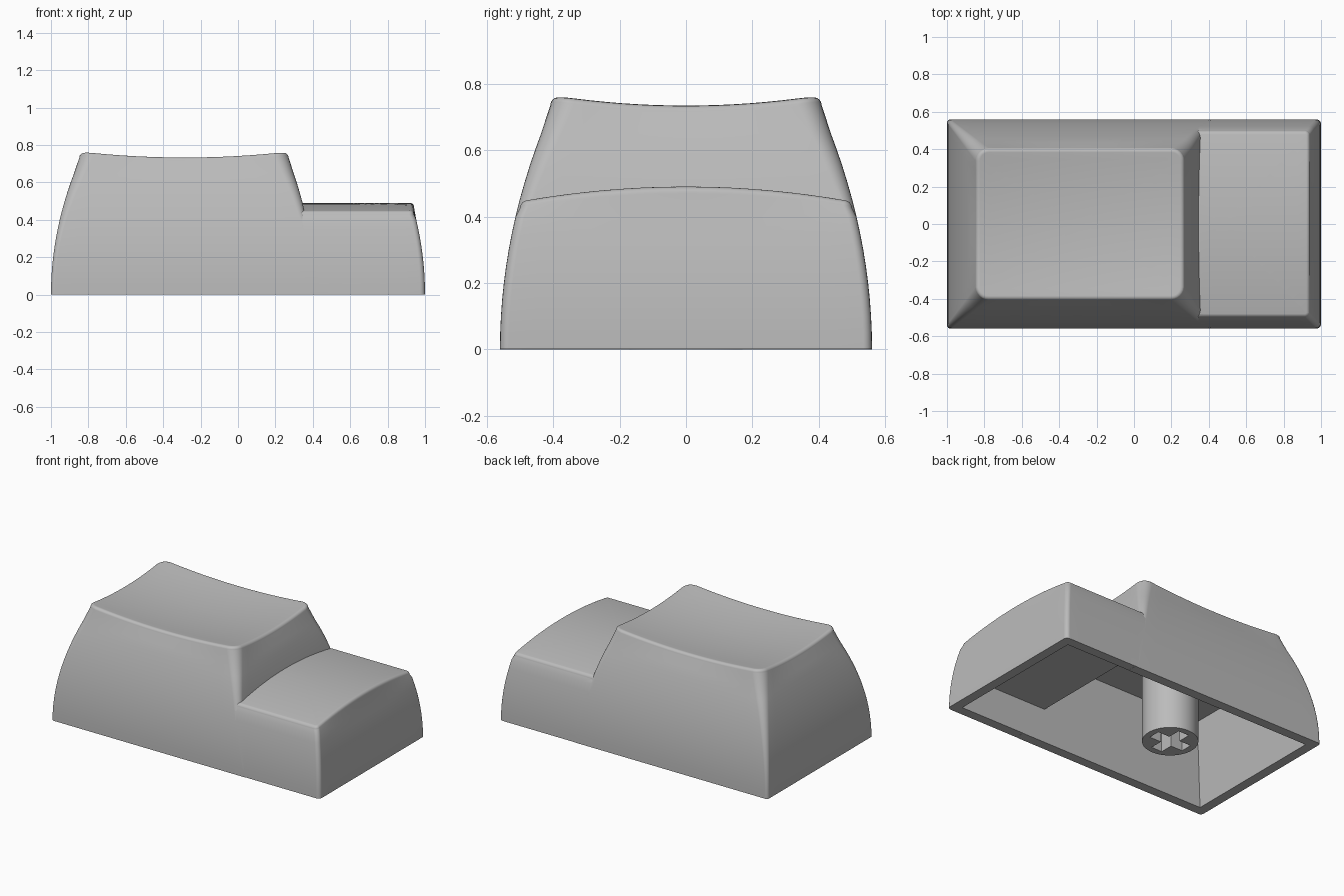
import bpy, bmesh, math

cube = bpy.data.objects.get("Cube")
if cube:
    bpy.data.objects.remove(cube, do_unlink=True)

grey = bpy.data.materials.new("plain grey")
grey.use_nodes = True
colour = (0.5, 0.5, 0.5, 1)
grey.diffuse_color = colour
grey.node_tree.nodes["Principled BSDF"].inputs["Base Color"].default_value = colour

STEM_X = -0.285


def finish(bm, name):
    bmesh.ops.recalc_face_normals(bm, faces=bm.faces)
    mesh = bpy.data.meshes.new(name)
    bm.to_mesh(mesh)
    bm.free()
    mesh.materials.append(grey)
    obj = bpy.data.objects.new(name, mesh)
    bpy.context.collection.objects.link(obj)
    return obj


def activate(obj):
    bpy.ops.object.select_all(action='DESELECT')
    obj.select_set(True)
    bpy.context.view_layer.objects.active = obj


def boolean(obj, other, operation):
    other.hide_render = True
    activate(obj)
    mod = obj.modifiers.new("cut", 'BOOLEAN')
    mod.operation, mod.solver, mod.object = operation, 'EXACT', other
    bpy.ops.object.modifier_apply(modifier=mod.name)
    bpy.data.objects.remove(other, do_unlink=True)


def rounded_rect(x0, x1, half, rad, arc=6, side=14):
    """Outline with rounded corners and evenly divided sides."""
    corners = []
    for i, (cx, cy) in enumerate([(x1 - rad, half - rad), (x0 + rad, half - rad),
                                  (x0 + rad, rad - half), (x1 - rad, rad - half)]):
        angles = [math.pi / 2 * (i + k / arc) for k in range(arc + 1)]
        corners.append([(cx + rad * math.cos(a), cy + rad * math.sin(a)) for a in angles])
    pts = []
    for i, corner in enumerate(corners):
        pts += corner
        (ax, ay), (bx, by) = corner[-1], corners[(i + 1) % 4][0]
        pts += [(ax + (bx - ax) * k / side, ay + (by - ay) * k / side) for k in range(1, side)]
    return pts


def block(name, outline, levels, rim_z, surface, fillet, base=0.0):
    """Loft curved walls, round the rim and close with a curved top."""
    bm = bmesh.new()
    rings = [[(x, y, max(z, base)) for x, y in rounded_rect(*outline(z))] for z in levels]
    x0, x1, half, rad = outline(rim_z)
    steps = 5
    for k in range(steps + 1):
        a = math.pi / 2 * k / steps
        d = fillet * (1 - math.cos(a))
        drop = fillet * (1 - math.sin(a))
        pts = rounded_rect(x0 + d, x1 - d, half - d, rad - d)
        rings.append([(x, y, surface(x, y) - drop) for x, y in pts])
    cx = (x0 + x1) / 2
    for k in range(9, 0, -1):
        f = k / 10
        pts_f = [(cx + (x - cx) * f, y * f) for x, y in pts]
        rings.append([(x, y, surface(x, y)) for x, y in pts_f])
    loops = [[bm.verts.new(p) for p in ring] for ring in rings]
    n = len(loops[0])
    for low, high in zip(loops, loops[1:]):
        for i in range(n):
            j = (i + 1) % n
            bm.faces.new((low[i], low[j], high[j], high[i]))
    bm.faces.new(loops[0])
    centre = bm.verts.new((cx, 0, surface(cx, 0)))
    for i in range(n):
        bm.faces.new((loops[-1][i], loops[-1][(i + 1) % n], centre))
    return finish(bm, name)


def inset(z):
    return 0.293 * z * z


# Tall part with a dished top
def tall_outline(z):
    t = z - 0.45
    right = 0.355 - 0.23 * t - 0.3 * max(t, 0) ** 2
    return -1 + inset(z), right, 0.56 - inset(z), 0.02 + 0.055 * (z / 0.75) ** 2


def dish(x, y):
    return 0.705 + 0.1 * (x - STEM_X) ** 2 + 0.19 * y * y


cap = block("keycap_shell", tall_outline, [k * 0.05 for k in range(14)], 0.72, dish, 0.025)


# Low step with an arched top
def step_outline(z):
    return 0.0, 1 - inset(z), 0.5595 - inset(z), 0.026


def arch(x, y):
    return 0.49 - 0.18 * y * y


step = block("low_step", step_outline, [k * 0.05 for k in range(9)], 0.45, arch, 0.02, 0.001)
boolean(cap, step, 'UNION')

# Stepped hollow underneath, narrowing upwards
bm = bmesh.new()
profile = [(-0.949, -0.1), (0.949, -0.1), (0.91, 0.21), (0.31, 0.21), (0.26, 0.54), (-0.86, 0.54)]
front, back = [[bm.verts.new((x, s * (0.495 - 0.12 * z), z)) for x, z in profile] for s in (-1, 1)]
bm.faces.new(front)
bm.faces.new(back)
for i in range(len(profile)):
    j = (i + 1) % len(profile)
    bm.faces.new((front[i], front[j], back[j], back[i]))
boolean(cap, finish(bm, "hollow_cutter"), 'DIFFERENCE')

# Round stem with a cross-shaped socket
bm = bmesh.new()
bmesh.ops.create_cone(bm, cap_ends=True, segments=48, radius1=0.17, radius2=0.17, depth=0.56)
bmesh.ops.translate(bm, verts=bm.verts, vec=(STEM_X, 0, 0.28))
stem = finish(bm, "stem")

bm = bmesh.new()
arm, w = 0.127, 0.04
quarter = [(arm, -w), (arm, w), (w, w)]
cross = []
for turn in range(4):
    c, s = round(math.cos(turn * math.pi / 2)), round(math.sin(turn * math.pi / 2))
    cross += [(x * c - y * s, x * s + y * c) for x, y in quarter]
face = bm.faces.new([bm.verts.new((STEM_X + x, y, -0.1)) for x, y in cross])
extruded = bmesh.ops.extrude_face_region(bm, geom=[face], use_keep_orig=True)
top = [g for g in extruded["geom"] if isinstance(g, bmesh.types.BMVert)]
bmesh.ops.translate(bm, verts=top, vec=(0, 0, 0.36))
boolean(stem, finish(bm, "cross_cutter"), 'DIFFERENCE')

# Smooth shading with crisp edges
for obj in (cap, stem):
    activate(obj)
    bpy.ops.object.shade_smooth_by_angle(angle=math.radians(30))
    weighted = obj.modifiers.new("weighted_normals", 'WEIGHTED_NORMAL')
    weighted.keep_sharp = True
